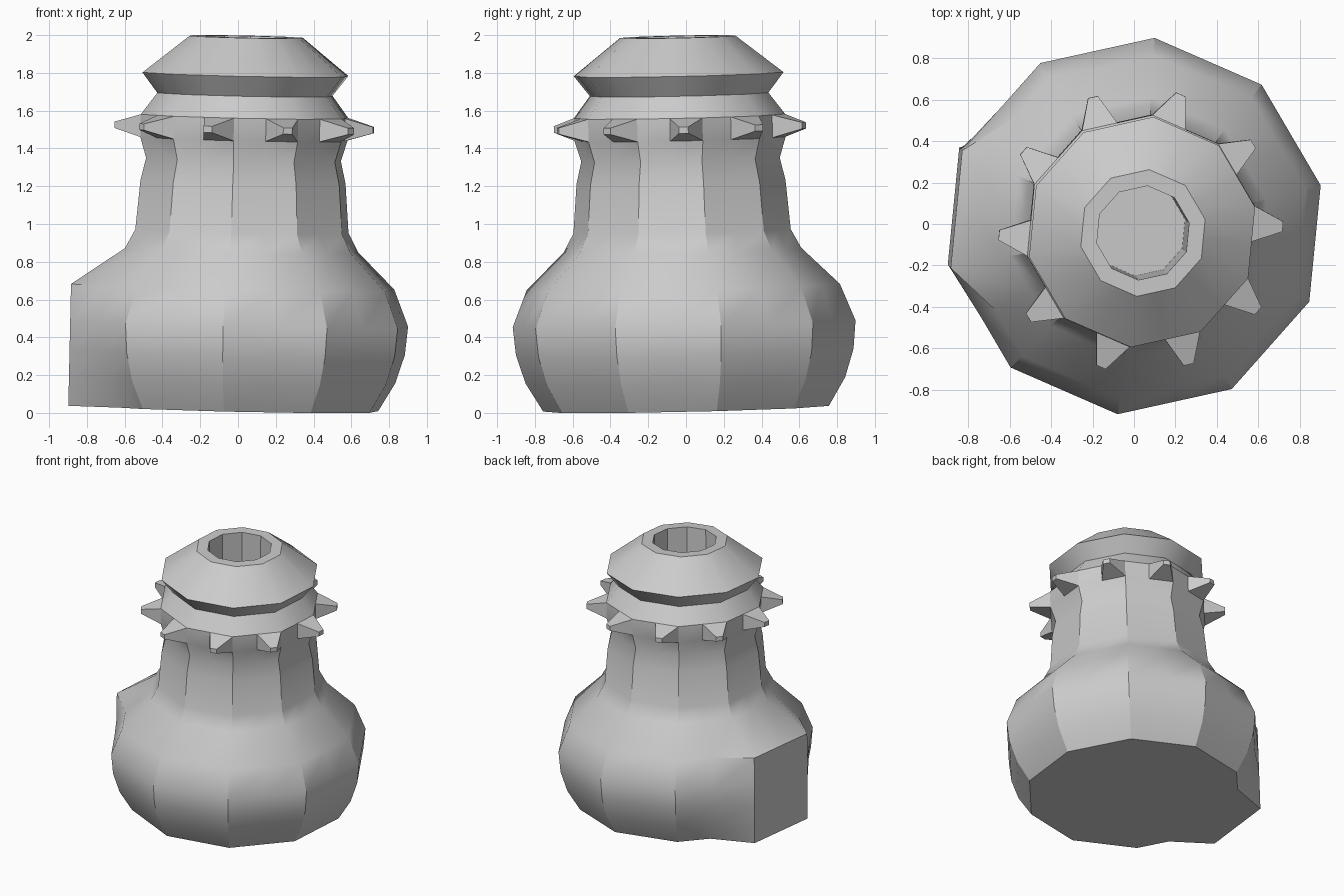
import bpy, bmesh, math
from mathutils import Matrix, Vector

if "Cube" in bpy.data.objects:
    bpy.data.objects.remove(bpy.data.objects["Cube"])

SIDES = 10
START = math.radians(12.4)
STEP = math.tau / SIDES

# (radius, height) from the foot up over the rim and down into the mouth
PROFILE = [(.76, 0), (.85, .15), (.898, .30), (.912, .45), (.833, .645),
           (.632, .84), (.578, .94), (.556, 1.2), (.528, 1.32), (.562, 1.43),
           (.562, 1.55), (.475, 1.665), (.558, 1.772), (.307, 1.97),
           (.228, 1.97), (.225, 1.2)]
BAND = 9            # profile segment that carries the spikes
PANEL_TOP = 4       # last ring of the flat side panel
PANEL_R = .92


def corner(k, r):
    a = START + STEP * k
    return Vector((r * math.cos(a), r * math.sin(a), 0))


def ring(bm, i, r, z):
    """Ten corners plus the middle of every side."""
    verts = []
    for j in range(SIDES * 2):
        in_panel = i <= PANEL_TOP and 8 <= j <= 10
        rad = PANEL_R if in_panel else r
        k = j // 2
        p = corner(k, rad) if j % 2 == 0 else (corner(k, rad) + corner(k + 1, rad)) / 2
        verts.append(bm.verts.new((p.x, p.y, z)))
    return verts


bm = bmesh.new()
rings = [ring(bm, i, r, z) for i, (r, z) in enumerate(PROFILE)]
n = SIDES * 2
spike_faces = []
for i in range(len(rings) - 1):
    lo, hi = rings[i], rings[i + 1]
    for j in range(n):
        f = bm.faces.new((lo[j], lo[(j + 1) % n], hi[(j + 1) % n], hi[j]))
        if i == BAND and j % 2 == 1:
            spike_faces.append(f)
bm.faces.new(rings[0][::-1])    # underside
bm.faces.new(rings[-1])         # floor of the mouth

# Spikes: every second band face pulled out and shrunk
for f in spike_faces:
    f.normal_update()
    out = f.normal.copy()
    tip = bmesh.ops.extrude_discrete_faces(bm, faces=[f])["faces"][0]
    mid = tip.calc_center_median()
    for v in tip.verts:
        v.co = mid + (v.co - mid) * .28 + out * .145

# Slight lean of the whole vase
bmesh.ops.recalc_face_normals(bm, faces=bm.faces)
lean = (Matrix.Translation((0, 0, .022)) @ Matrix.Rotation(.022, 4, 'X')
        @ Matrix.Rotation(.022, 4, 'Y'))
bm.transform(lean)

mesh = bpy.data.meshes.new("spiked_vase")
bm.to_mesh(mesh)
bm.free()
vase = bpy.data.objects.new("spiked_vase", mesh)
bpy.context.collection.objects.link(vase)
bpy.context.view_layer.objects.active = vase
vase.select_set(True)
bpy.ops.object.shade_smooth_by_angle(angle=math.radians(30))
